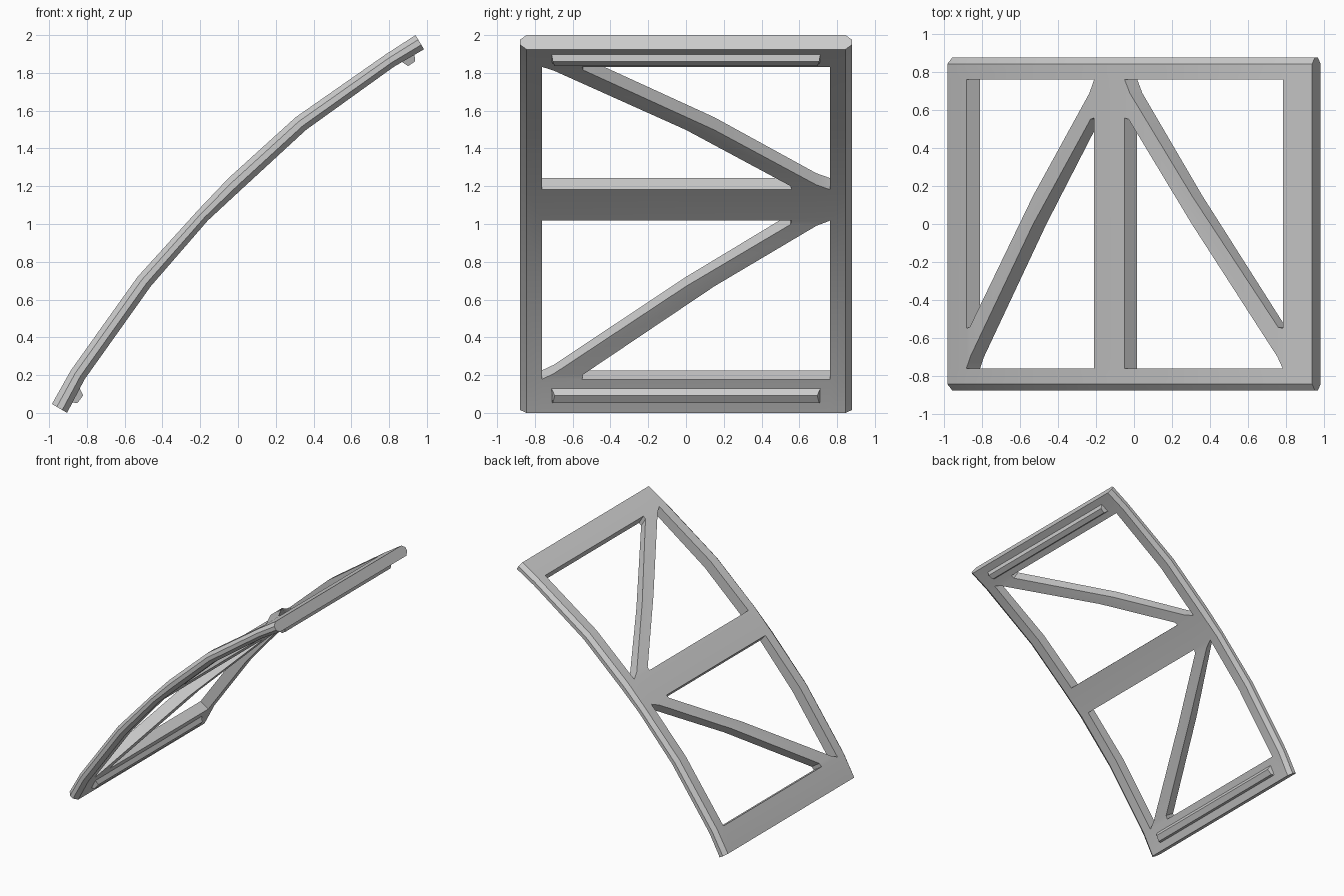
import bpy, bmesh, math
from mathutils import Vector

if "Cube" in bpy.data.objects:
    bpy.data.objects.remove(bpy.data.objects["Cube"])

# Curved side profile (x, z): outer and under surface at matching stations
OUT = [(-.985, .047), (-.885, .225), (-.532, .72), (-.21, 1.075),
       (-.05, 1.243), (.305, 1.565), (.785, 1.9), (.94, 2.0)]
LOW = [(-.905, 0), (-.812, .178), (-.462, .67), (-.16, 1.018),
       (.017, 1.182), (.36, 1.498), (.825, 1.832), (.985, 1.925)]
IN, EDGE, SIDE = .763, .845, .878   # opening, flat plate and rounded rim half widths


def point(t, y, f):
    """Plate position: station t along the arc, width y, depth f (0 under, 1 outer)."""
    i = min(int(t), 6)
    k = t - i
    lo = Vector(LOW[i]).lerp(Vector(LOW[i + 1]), k)
    ou = Vector(OUT[i]).lerp(Vector(OUT[i + 1]), k)
    p = lo.lerp(ou, f)
    return (p.x, y, p.y)


def make(name, bm):
    bmesh.ops.recalc_face_normals(bm, faces=bm.faces)
    me = bpy.data.meshes.new(name)
    bm.to_mesh(me)
    bm.free()
    ob = bpy.data.objects.new(name, me)
    bpy.context.collection.objects.link(ob)
    bpy.context.view_layer.objects.active = ob
    ob.select_set(True)
    bpy.ops.object.shade_smooth_by_angle(angle=math.radians(30))
    ob.select_set(False)


# Flat layout of the frame as (station, y) polygons
cells = []
for i in range(7):                                   # side rails
    for s in (-1, 1):
        cells.append([(i, s * IN), (i + 1, s * IN), (i + 1, s * EDGE), (i, s * EDGE)])
cells.append([(0, -IN), (0, IN), (1, IN), (1, -.55), (1, -IN)])          # lower bar
cells.append([(3, -IN), (3, .56), (3, IN), (4, IN), (4, .56), (4, -IN)])  # middle bar
cells.append([(6, -IN), (6, -.55), (6, IN), (7, IN), (7, -IN)])          # upper bar

# Diagonal brace in each panel, flared at both ends, kinked at the mid station
brace = [[(1, -IN), (1, -.55), (1.05, -.545), (1.06, -.70)],
         [(1.06, -.70), (1.05, -.545), (2, .15), (2, .0)],
         [(2, .0), (2, .15), (2.92, .69), (2.94, .553)],
         [(2.94, .553), (2.92, .69), (3, IN), (3, .56)]]
cells += brace
cells += [[(7 - t, y) for t, y in poly] for poly in brace]

# Turn the layout into a solid plate with a rounded outer rim
bm = bmesh.new()
cache = {}


def vert(t, y, f):
    key = (round(t, 4), round(y, 4), f)
    if key not in cache:
        cache[key] = bm.verts.new(point(t, y, f))
    return cache[key]


def column(t, y):
    if abs(y) == EDGE:
        ym = math.copysign(SIDE, y)
        return [vert(t, y, 0), vert(t, ym, .32), vert(t, ym, .68), vert(t, y, 1)]
    return [vert(t, y, 0), vert(t, y, 1)]


edges = {}
for poly in cells:
    for f in (0, 1):
        bm.faces.new([vert(t, y, f) for t, y in poly])
    for a, b in zip(poly, poly[1:] + poly[:1]):
        key = frozenset((round(t, 4), y) for t, y in (a, b))
        edges.setdefault(key, []).append((a, b))
for users in edges.values():
    if len(users) > 1:
        continue
    a, b = users[0]
    ca, cb = column(*a), column(*b)
    if len(ca) == len(cb):
        for k in range(len(ca) - 1):
            bm.faces.new([ca[k], cb[k], cb[k + 1], ca[k + 1]])
    else:                                            # rail end caps
        bm.faces.new(ca + cb[::-1])
make("curved_frame", bm)


# Mounting strips under both ends: tapered bars
def strip(name, section):
    bm = bmesh.new()
    ends = []
    for s in (-1, 1):
        ends.append([bm.verts.new((x, s * y, z)) for x, z, y in section])
    for k in range(len(section)):
        n = (k + 1) % len(section)
        bm.faces.new([ends[0][k], ends[0][n], ends[1][n], ends[1][k]])
    for e in ends:
        bm.faces.new(e)
    make(name, bm)


strip("lower_mounting_strip", [(-.885, .056, .712), (-.85, .052, .705),
                               (-.82, .092, .695), (-.838, .13, .712), (-.85, .125, .712)])
strip("upper_mounting_strip", [(.865, 1.86, .712), (.9, 1.836, .695),
                               (.937, 1.86, .705), (.935, 1.9, .712), (.92, 1.895, .712)])
